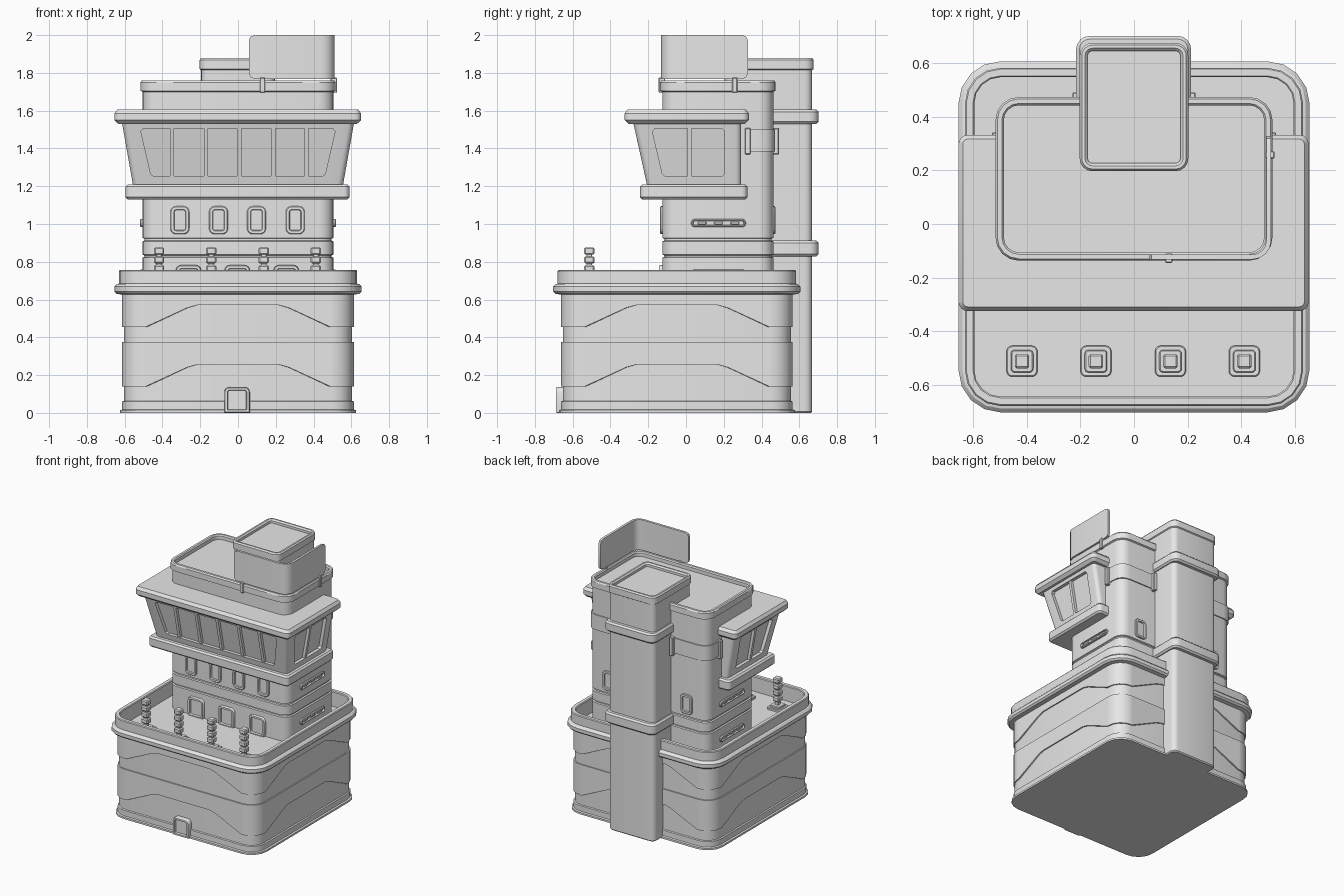
import bpy, bmesh, math
from mathutils import Matrix, Vector

if "Cube" in bpy.data.objects:
    bpy.data.objects.remove(bpy.data.objects["Cube"])

GREY = (0.8, 0.8, 0.8, 1)
mat = bpy.data.materials.new("plain grey")
mat.use_nodes = True
mat.diffuse_color = GREY
mat.node_tree.nodes["Principled BSDF"].inputs["Base Color"].default_value = GREY
parts = []


def finish(name, bm, matrix=Matrix()):
    bmesh.ops.recalc_face_normals(bm, faces=bm.faces)
    bm.transform(matrix)
    mesh = bpy.data.meshes.new(name)
    bm.to_mesh(mesh)
    bm.free()
    mesh.materials.append(mat)
    ob = bpy.data.objects.new(name, mesh)
    bpy.context.collection.objects.link(ob)
    parts.append(ob)
    return ob


def outline(x0, x1, y0, y1, r, low_r=None, seg=4):
    """Rounded rectangle, counter-clockwise."""
    low_r = r if low_r is None else low_r
    pts = []
    for i, (x, y, sx, sy) in enumerate(((x1, y1, -1, -1), (x0, y1, 1, -1), (x0, y0, 1, 1), (x1, y0, -1, 1))):
        k = r if i < 2 else low_r
        for j in range(seg + 1):
            a = math.radians(90 * (i + j / seg))
            pts.append((x + sx * k + k * math.cos(a), y + sy * k + k * math.sin(a)))
    return pts


def skin_loops(name, loops, matrix=Matrix(), caps=True, closed=False):
    bm = bmesh.new()
    rings = [[bm.verts.new(p) for p in loop] for loop in loops]
    n = len(rings[0])
    for a, b in list(zip(rings, rings[1:])) + ([(rings[-1], rings[0])] if closed else []):
        for i in range(n):
            j = (i + 1) % n
            bm.faces.new((a[i], a[j], b[j], b[i]))
    if caps and not closed:
        bm.faces.new(rings[0])
        bm.faces.new(rings[-1])
    return finish(name, bm, matrix)


def block(name, rect, r, profile, matrix=Matrix(), low_r=None):
    """Rounded block; profile lists (outward offset, height)."""
    x0, x1, y0, y1 = rect
    loops = []
    for d, z in profile:
        k = max(r + d, 0.004)
        lk = None if low_r is None else max(low_r + d, 0.002)
        loops.append([(x, y, z) for x, y in outline(x0 - d, x1 + d, y0 - d, y1 + d, k, lk)])
    return skin_loops(name, loops, matrix)


def slab(name, rect, r, z0, z1, c=0.012):
    return block(name, rect, r, [(-c, z0), (0, z0 + c), (0, z1 - c), (-c, z1)])


def box(name, x, y, z, sx, sy, sz, bevel=0.004):
    bm = bmesh.new()
    bmesh.ops.create_cube(bm, size=1, matrix=Matrix.Translation((x, y, z)) @ Matrix.Diagonal((sx, sy, sz, 1)))
    bmesh.ops.bevel(bm, geom=bm.edges[:], offset=bevel, segments=1, affect='EDGES')
    return finish(name, bm)


def facing(loc, turn):
    """Maps a flat plan onto a wall: 0 front, 90 left, 180 back, -90 right."""
    return (Matrix.Translation(loc) @ Matrix.Rotation(math.radians(turn), 4, 'Z')
            @ Matrix.Rotation(math.radians(90), 4, 'X'))


def frame(name, loc, turn, w, h, r=0.03, out=0.012, rim=0.018, low_r=None):
    return block(name, (-w / 2, w / 2, -h / 2, h / 2), r,
                 [(0, -0.02), (0, out * 0.6), (-0.004, out), (-rim, out), (-rim - 0.003, 0.002)],
                 facing(loc, turn), low_r)


# Base building with plinth, collar, parapet and sunken deck
CY, HALF, DECK = -0.048, 0.613, 0.64
base = (-HALF, HALF, CY - HALF, CY + HALF)
block("base_building", base, 0.115,
      [(0.012, 0), (0.012, 0.014), (0, 0.018), (0, 0.06), (-0.009, 0.064), (-0.009, 0.625),
       (0.03, 0.63), (0.042, 0.642), (0.042, 0.668), (0.028, 0.682), (0.018, 0.684), (0.018, 0.75),
       (0.013, 0.756), (-0.012, 0.756), (-0.017, 0.75), (-0.017, DECK)])


# Raised wall bands whose lower edge arches up in the middle of each wall
def wall_band(name, top, low, high):
    pts = []
    corner = outline(-HALF, HALF, -HALF, HALF, 0.115)
    for i in range(4):
        pts += corner[i * 5:i * 5 + 5]
        turn = Matrix.Rotation(math.radians(90 * i), 2)
        pts += [tuple(turn @ Vector((u, HALF))) for u in (0.49, 0.27, 0.22, -0.22, -0.27, -0.49)]

    def bottom(x, y):
        t = min(1, max(0, (0.49 - min(abs(x), abs(y))) / 0.25))
        return low + (high - low) * t
    k = 0.978
    skin_loops(name, [[(x * k, y * k + CY, bottom(x, y)) for x, y in pts],
                      [(x, y + CY, bottom(x, y)) for x, y in pts],
                      [(x, y + CY, top) for x, y in pts],
                      [(x * k, y * k + CY, top) for x, y in pts]], closed=True)


wall_band("upper_wall_band", 0.632, 0.455, 0.57)
wall_band("lower_wall_band", 0.375, 0.14, 0.255)
frame("ground_door", (-0.005, CY - HALF - 0.01, 0.0685), 0, 0.135, 0.137, 0.028, 0.018, 0.016, 0.004)

# Tower with two grooves and a rimmed roof
tower = (-0.505, 0.505, -0.125, 0.462)
block("tower", tower, 0.075,
      [(0, DECK - 0.01), (0, 0.822), (-0.01, 0.826), (-0.01, 0.834), (0, 0.838), (0, 0.908),
       (-0.01, 0.912), (-0.01, 0.922), (0, 0.926), (0, 1.7), (0.012, 1.705), (0.012, 1.75),
       (0.005, 1.76), (-0.012, 1.76), (-0.019, 1.752), (-0.019, 1.725)])

# Tower windows, doors and side vents
for x in (-0.308, -0.103, 0.098, 0.303):
    frame("front_window", (x, -0.125, 1.02), 0, 0.1, 0.148)
for x in (-0.33, 0.33):
    frame("back_window", (x, 0.462, 1.02), 180, 0.1, 0.148)
for x in (-0.262, -0.004, 0.255):
    frame("deck_door", (x, -0.125, 0.705), 0, 0.135, 0.155, 0.03, 0.018)
for s in (-1, 1):
    for z in (1.005, 0.738):
        frame("side_vent", (s * 0.505, 0.172, z), 90 * s, 0.29, 0.044, 0.021, 0.014, 0.009)
        for y in (0.085, 0.172, 0.259):
            box("vent_slat", s * 0.507, y, z, 0.02, 0.045, 0.018)

# Control cabin: lower slab, leaning body and roof slab
Z0, Z1 = 1.2, 1.54
slab("cabin_floor_slab", (-0.595, 0.59, -0.243, 0.325), 0.03, 1.13, 1.21)
body = skin_loops("cabin_body", [
    [(x, y, z) for x, y in outline(-hx, hx, y0, 0.292, 0.03)]
    for hx, y0, z in ((0.555, -0.205, Z0), (0.615, -0.28, Z1))])
block("cabin_roof_slab", (-0.655, 0.652, -0.325, 0.333), 0.035,
      [(-0.022, 1.53), (0, 1.55), (0, 1.585), (-0.016, 1.606)])


def on_wall(u, z, depth, side):
    """Point on a leaning cabin wall, sunk in by depth."""
    t = (z - Z0) / (Z1 - Z0)
    if side == 0:
        return (u, -0.205 - 0.075 * t + depth, z)
    return (side * (0.555 + 0.06 * t - depth), u, z)


def wall_prism(name, poly, d0, d1, side):
    return skin_loops(name, [[on_wall(u, z, d, side) for u, z in poly] for d in (d0, d1)])


# Recessed cabin windows with mullions
LOW, TOP = 1.253, 1.505
front_shape = [(-0.447, LOW), (0.447, LOW), (0.462, LOW + 0.012), (0.514, TOP - 0.015),
               (0.502, TOP), (-0.502, TOP), (-0.514, TOP - 0.015), (-0.462, LOW + 0.012)]
side_shape = [(-0.11, LOW), (0.19, LOW), (0.205, LOW + 0.015), (0.205, TOP - 0.015),
              (0.19, TOP), (-0.165, TOP), (-0.178, TOP - 0.015), (-0.125, LOW + 0.012)]
for side, shape in ((0, front_shape), (1, side_shape), (-1, side_shape)):
    cutter = wall_prism("window_cutter", shape, -0.1, 0.025, side)
    cutter.hide_render = True
    mod = body.modifiers.new("window_recess", 'BOOLEAN')
    mod.operation, mod.object, mod.solver = 'DIFFERENCE', cutter, 'EXACT'
    bpy.context.view_layer.objects.active = body
    bpy.ops.object.modifier_apply(modifier=mod.name)
    parts.remove(cutter)
    bpy.data.objects.remove(cutter)
    for u in ((-0.35, -0.17, 0.007, 0.187, 0.362) if side == 0 else (0.018,)):
        wall_prism("window_mullion", [(u - 0.011, LOW - 0.01), (u + 0.011, LOW - 0.01),
                                      (u + 0.011, TOP + 0.01), (u - 0.011, TOP + 0.01)], 0.004, 0.04, side)

# Rear column with collars and rimmed cap
column = (-0.195, 0.195, 0.205, 0.668)
block("rear_column", column, 0.04,
      [(-0.008, 0), (0, 0.008), (0, 1.815), (0.008, 1.82), (0.008, 1.868), (0, 1.878),
       (-0.012, 1.878), (-0.022, 1.868), (-0.022, 1.85)])
for z0, z1 in ((0.828, 0.912), (1.53, 1.606)):
    slab("column_collar", (-0.216, 0.213, 0.4, 0.702), 0.05, z0, z1)

# Flat straps around the rear tower corners, with end bars
for s in (-1, 1):
    arc = [(s * x, y) for x, y in outline(*tower, 0.075)[:5]]
    for name, pts in (("corner_strap", [(s * 0.505, 0.33)] + arc + [(s * 0.215, 0.462)]),):
        inner = [(x * 0.97, y - 0.015) for x, y in pts]
        outer = [(x + s * 0.008 * (abs(x) > 0.43), y + 0.008 * (y > 0.4)) for x, y in pts]
        loop = outer + inner[::-1]
        skin_loops(name, [[(x, y, z) for x, y in loop] for z in (1.385, 1.5)])
    box("side_strap_bar", s * 0.513, 0.327, 1.438, 0.035, 0.03, 0.14)
    box("back_strap_bar", s * 0.215, 0.472, 1.438, 0.03, 0.04, 0.14)

# Curved screen standing on the front left roof corner
arc = outline(-0.512, 0.512, -0.132, 0.3, 0.07)[15:]
ends = ((0, 0.03), (0.009, 0.009), (0.03, 0))
path = ([(0.057 + d, -0.132, c) for d, c in ends] + [(x, y, 0) for x, y in arc]
        + [(0.512, 0.328 - d, c) for d, c in reversed(ends)])
centre = Vector((0.442, -0.062))
loops = []
for x, y, c in path:
    ix = x - 0.018 * min(1, max(0, (x - centre.x) / 0.07))
    iy = y + 0.018 * min(1, max(0, (centre.y - y) / 0.07))
    lo, hi = 1.768 + c, 2.0 - c
    loops.append([(x, y, lo), (x, y, hi), (ix, iy, hi), (ix, iy, lo)])
skin_loops("roof_screen", loops)
box("screen_post", 0.13, -0.128, 1.735, 0.028, 0.034, 0.08)
box("screen_post", 0.508, 0.258, 1.735, 0.034, 0.028, 0.08)

# Deck bollards: stepped foot and a stack of blocks
for x in (-0.418, -0.142, 0.136, 0.412):
    y = -0.512
    slab("bollard_foot", (x - 0.058, x + 0.058, y - 0.058, y + 0.058), 0.022, DECK - 0.01, DECK + 0.016, 0.004)
    slab("bollard_step", (x - 0.042, x + 0.042, y - 0.042, y + 0.042), 0.014, DECK, DECK + 0.03, 0.004)
    box("bollard_pole", x, y, 0.755, 0.03, 0.03, 0.22)
    for i in range(4):
        box("bollard_block", x, y, 0.857 - 0.047 * i, 0.054, 0.054, 0.038, 0.007)

# Smooth rounded corners, keep hard edges
bpy.ops.object.select_all(action='DESELECT')
for ob in parts:
    ob.select_set(True)
bpy.context.view_layer.objects.active = body
bpy.ops.object.shade_smooth_by_angle(angle=math.radians(30))
